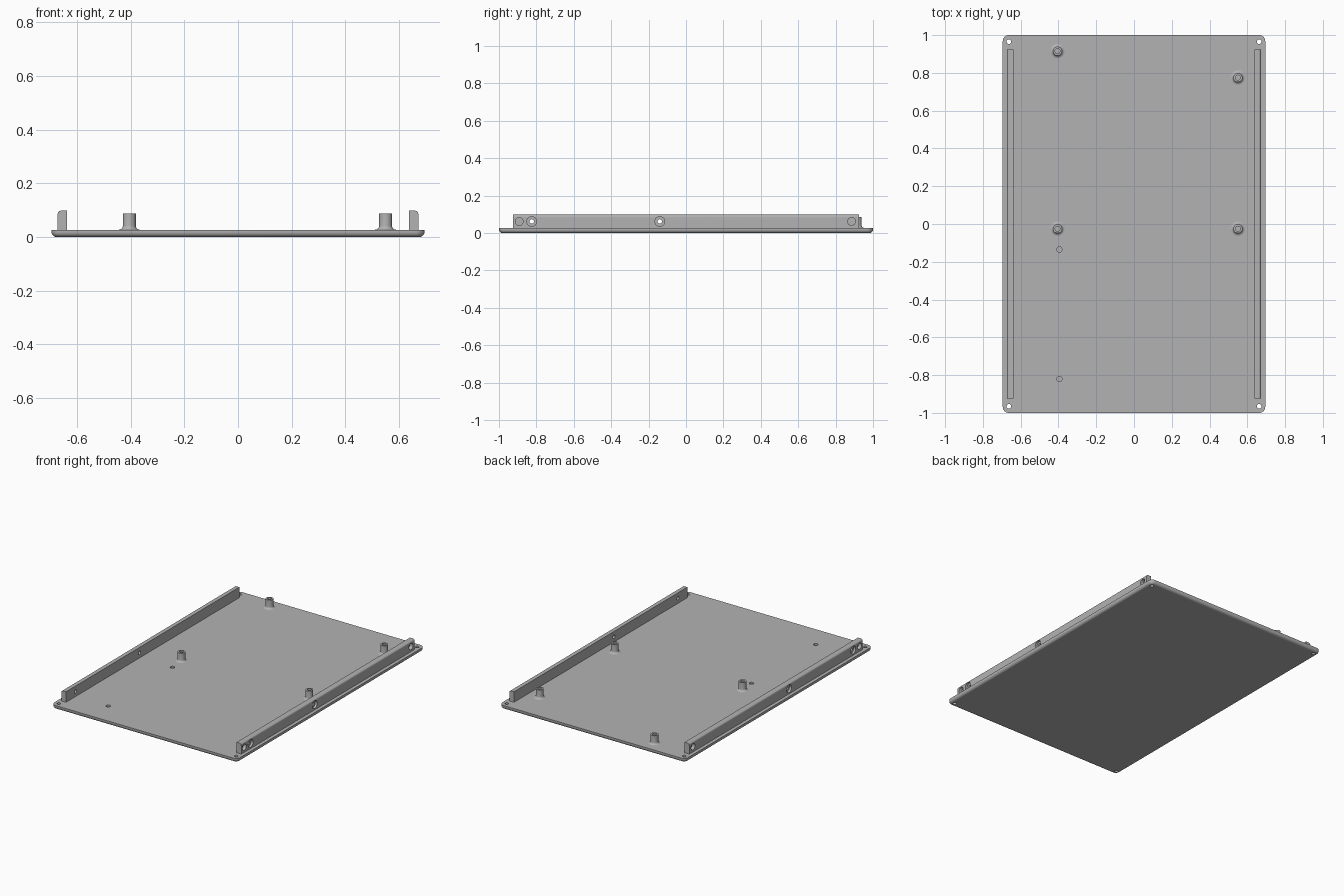
import bpy, bmesh, math
from mathutils import Matrix, Vector

cube = bpy.data.objects.get("Cube")
if cube:
    bpy.data.objects.remove(cube, do_unlink=True)

grey = bpy.data.materials.new("plain grey")
grey.use_nodes = True
colour = (0.45, 0.45, 0.45, 1)
grey.diffuse_color = colour
grey.node_tree.nodes["Principled BSDF"].inputs["Base Color"].default_value = colour

HALF_X, HALF_Y, TOP = 0.695, 1.0, 0.027


def make_object(name, bm):
    bmesh.ops.recalc_face_normals(bm, faces=bm.faces[:])
    mesh = bpy.data.meshes.new(name)
    bm.to_mesh(mesh)
    bm.free()
    mesh.materials.append(grey)
    obj = bpy.data.objects.new(name, mesh)
    bpy.context.collection.objects.link(obj)
    return obj


def box(low, high):
    bm = bmesh.new()
    low, high = Vector(low), Vector(high)
    bmesh.ops.create_cube(bm, size=1, matrix=Matrix.Translation((low + high) / 2)
                          @ Matrix.Diagonal((*(high - low), 1)))
    return bm


def bevel(bm, rule, width, segments):
    edges = [e for e in bm.edges if rule(*(v.co for v in e.verts))]
    bmesh.ops.bevel(bm, geom=edges, offset=width, segments=segments,
                    profile=0.5, affect='EDGES')


def drill(bm, start, end, radius, end_radius=None):
    start, end = Vector(start), Vector(end)
    axis = end - start
    turn = axis.to_track_quat('Z', 'Y').to_matrix().to_4x4()
    bmesh.ops.create_cone(bm, cap_ends=True, segments=32, radius1=radius,
                          radius2=end_radius or radius, depth=axis.length,
                          matrix=Matrix.Translation((start + end) / 2) @ turn)


def cut(obj, fill):
    # One cutter at a time keeps overlapping holes clean
    for number, args in enumerate(fill):
        bm = bmesh.new()
        drill(bm, *args)
        cutter = make_object("hole_cutter", bm)
        cutter.hide_render = True
        mod = obj.modifiers.new(f"hole {number}", 'BOOLEAN')
        mod.operation, mod.solver, mod.object = 'DIFFERENCE', 'EXACT', cutter
        bpy.context.view_layer.objects.active = obj
        bpy.ops.object.modifier_apply(modifier=mod.name)
        bpy.data.objects.remove(cutter, do_unlink=True)


def smooth(obj):
    bpy.ops.object.select_all(action='DESELECT')
    obj.select_set(True)
    bpy.context.view_layer.objects.active = obj
    bpy.ops.object.shade_smooth_by_angle(angle=math.radians(35))


# Base plate with rounded corners and rounded lower edge
bm = box((-HALF_X, -HALF_Y, 0), (HALF_X, HALF_Y, TOP))
bevel(bm, lambda a, b: abs(a.z - b.z) > 0.01, 0.032, 8)
bevel(bm, lambda a, b: a.z < 0.001 and b.z < 0.001, 0.019, 5)
plate = make_object("base_plate", bm)
holes = [((x, y, -0.01), (x, y, 0.05), 0.012)
         for x in (-0.663, 0.663) for y in (-0.965, 0.965)]
holes += [((-0.395, y, 0.012), (-0.395, y, 0.05), 0.014) for y in (-0.82, -0.135)]
cut(plate, holes)
smooth(plate)

# Side rails with rounded outer top edge, screw holes and blind pockets
for side, name in ((1, "left_rail"), (-1, "right_rail")):
    inner, outer = 0.637 * side, 0.672 * side
    bm = box((min(inner, outer), -0.925, TOP - 0.004), (max(inner, outer), 0.925, 0.098))
    bevel(bm, lambda a, b: min(a.z, b.z) > 0.09
          and min(a.x * side, b.x * side) > 0.66, 0.012, 5)
    rail = make_object(name, bm)
    holes = []
    for y in (-0.825, -0.14):
        holes.append(((0.6 * side, y, 0.062), (0.7 * side, y, 0.062), 0.012))
        holes.append(((0.657 * side, y, 0.062), (0.7 * side, y, 0.062), 0.026))
    for y in (-0.892, 0.885):
        holes.append(((0.65 * side, y, 0.062), (0.7 * side, y, 0.062), 0.021))
    cut(rail, holes)
    smooth(rail)

# Standoff posts with flared foot and blind screw hole
flare = [(0.039 - 0.015 * math.sin(t), TOP + 0.015 * (1 - math.cos(t)))
         for t in (math.pi / 2 * i / 5 for i in range(6))]
profile = [(0.039, TOP - 0.004)] + flare + [(0.024, 0.087), (0.013, 0.087),
                                           (0.013, 0.035), (0, 0.035)]
posts = {"back_right_post": (-0.405, 0.915), "back_left_post": (0.55, 0.775),
         "middle_right_post": (-0.405, -0.025), "middle_left_post": (0.55, -0.025)}
for name, (x, y) in posts.items():
    bm = bmesh.new()
    verts = [bm.verts.new((r, 0, z)) for r, z in profile]
    edges = [bm.edges.new(pair) for pair in zip(verts, verts[1:])]
    bmesh.ops.spin(bm, geom=verts + edges, cent=(0, 0, 0), axis=(0, 0, 1),
                   angle=math.tau, steps=32)
    bmesh.ops.remove_doubles(bm, verts=bm.verts[:], dist=0.0001)
    bmesh.ops.translate(bm, verts=bm.verts[:], vec=(x, y, 0))
    smooth(make_object(name, bm))
